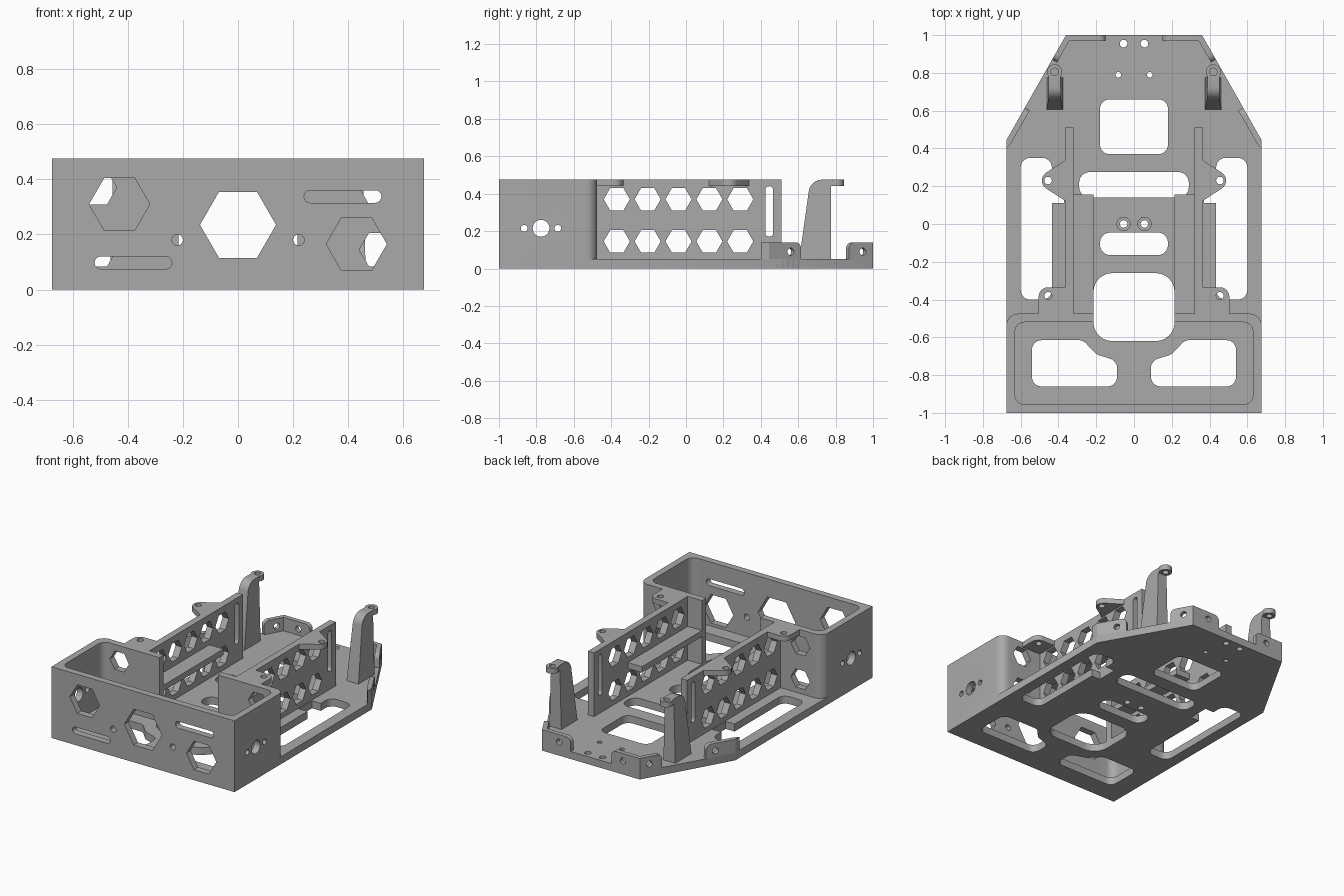
import bpy, bmesh, math
from mathutils import Matrix, Vector

if "Cube" in bpy.data.objects:
    bpy.data.objects.remove(bpy.data.objects["Cube"], do_unlink=True)

grey = bpy.data.materials.new("plain grey")
grey.use_nodes = True
COLOR = (0.4, 0.4, 0.4, 1)
grey.diffuse_color = COLOR
grey.node_tree.nodes["Principled BSDF"].inputs["Base Color"].default_value = COLOR

# Columns give the directions of the drawing's u, v and the plate's thickness
Z_UP = Matrix.Identity(4)
ALONG_Y = Matrix(((1, 0, 0, 0), (0, 0, 1, 0), (0, 1, 0, 0), (0, 0, 0, 1)))
ALONG_X = Matrix(((0, 0, 1, 0), (1, 0, 0, 0), (0, 1, 0, 0), (0, 0, 0, 1)))
parts = []


def rounded(points, steps=6):
    """Closed loop from (u, v, corner radius) points."""
    out = []
    for i, p in enumerate(points):
        c = Vector(p[:2])
        r = p[2] if len(p) > 2 else 0
        if not r:
            out.append(c)
            continue
        a = (Vector(points[i - 1][:2]) - c).normalized()
        b = (Vector(points[(i + 1) % len(points)][:2]) - c).normalized()
        half = a.angle(b) / 2
        center = c + (a + b).normalized() * (r / math.sin(half))
        start = c + a * (r / math.tan(half)) - center
        end = c + b * (r / math.tan(half)) - center
        sweep = math.atan2(start.x * end.y - start.y * end.x, start.dot(end))
        for k in range(steps + 1):
            t = sweep * k / steps
            out.append(center + Matrix.Rotation(t, 2) @ start)
    return out


def rect(u0, u1, v0, v1, r=0):
    return rounded([(u0, v0, r), (u1, v0, r), (u1, v1, r), (u0, v1, r)])


def ngon(u, v, r, n=24):
    return [Vector((u + r * math.cos(math.tau * k / n), v + r * math.sin(math.tau * k / n)))
            for k in range(n)]


def hexagon(u, v, r):
    return ngon(u, v, r, 6)


def flip(loop, s):
    return [Vector((p[0] * s, p[1])) for p in loop]


def plate(name, loops, lo, hi, frame=Z_UP, mirror=False):
    """Extrude an outline with holes between lo and hi."""
    curve = bpy.data.curves.new(name, "CURVE")
    curve.dimensions = "2D"
    curve.fill_mode = "BOTH"
    curve.extrude = (hi - lo) / 2
    for loop in loops:
        spline = curve.splines.new("POLY")
        spline.points.add(len(loop) - 1)
        for point, p in zip(spline.points, loop):
            point.co = (p[0], p[1], 0, 1)
        spline.use_cyclic_u = True
    temp = bpy.data.objects.new(name, curve)
    bpy.context.scene.collection.objects.link(temp)
    bpy.context.view_layer.update()
    mesh = bpy.data.meshes.new_from_object(temp.evaluated_get(bpy.context.evaluated_depsgraph_get()))
    bpy.data.objects.remove(temp, do_unlink=True)
    move = frame @ Matrix.Translation((0, 0, (lo + hi) / 2))
    if mirror:
        move = Matrix.Scale(-1, 4, (1, 0, 0)) @ move
    bm = bmesh.new()
    bm.from_mesh(mesh)
    bmesh.ops.transform(bm, matrix=move, verts=bm.verts)
    bmesh.ops.remove_doubles(bm, verts=bm.verts, dist=1e-5)
    bmesh.ops.recalc_face_normals(bm, faces=bm.faces)
    bm.to_mesh(mesh)
    bm.free()
    mesh.materials.clear()
    mesh.materials.append(grey)
    obj = bpy.data.objects.new(name, mesh)
    bpy.context.scene.collection.objects.link(obj)
    parts.append(obj)
    return obj


def cut(obj, loops, lo, hi, frame):
    """Cut holes through a part, then drop the cutter."""
    cutter = plate("cutter", loops, lo, hi, frame)
    parts.remove(cutter)
    mod = obj.modifiers.new("holes", "BOOLEAN")
    mod.operation, mod.solver, mod.object = "DIFFERENCE", "EXACT", cutter
    bpy.context.view_layer.update()
    obj.data = bpy.data.meshes.new_from_object(
        obj.evaluated_get(bpy.context.evaluated_depsgraph_get()))
    obj.modifiers.clear()
    bpy.data.objects.remove(cutter, do_unlink=True)


# Floor plate with its windows, side slots and screw holes
floor = [rounded([(-.675, -1), (.675, -1), (.675, .445), (.36, 1), (-.36, 1), (-.675, .445)]),
         rect(-.18, .18, .37, .66, .05), rect(-.29, .29, .14, .275, .055),
         rect(-.18, .18, -.165, -.045, .055), rect(-.215, .215, -.62, -.26, .1)]
side_slot = rounded([(.6, -.4, .05), (.6, .35, .05), (.435, .35, .05), (.435, .25), (.37, .25),
                     (.37, .11), (.435, .11), (.435, -.4, .05)])
tray_window = rounded([(.54, -.86, .05), (.54, -.615, .05), (.27, -.615, .05), (.2, -.69, .06),
                       (.09, -.725, .05), (.09, -.86, .05)])
for s in (1, -1):
    floor += [flip(side_slot, s), flip(tray_window, s), ngon(s * .055, .955, .02),
              ngon(s * .083, .79, .015), ngon(s * .055, 0, .035)]
plate("floor_plate", floor, 0, .05)

# Front tray wall, open at the back
half = [(.675, -1), (.675, -.475, .06), (.215, -.475), (.215, -.52), (.63, -.52, .05),
        (.63, -.955, .05)]
other = [(-p[0], *p[1:]) for p in reversed(half)]
tray = plate("tray_wall", [rounded(half + other)], .045, .475)
cut(tray, [hexagon(0, .235, .138), hexagon(-.43, .31, .11), hexagon(.43, .165, .11),
           rect(-.52, -.24, .075, .12, .022), rect(.24, .52, .315, .36, .022),
           ngon(-.22, .18, .02), ngon(.22, .18, .02)], -1.1, -.9, ALONG_Y)
cut(tray, [hexagon(s * .51, z, .07) for s in (1, -1) for z in (.145, .37)], -.6, -.4, ALONG_Y)
cut(tray, [ngon(-.775, .215, .045), ngon(-.865, .215, .018), ngon(-.685, .215, .018)],
    -.8, .8, ALONG_X)

# Frame that runs along the slanted rear edge
corner, tip = Vector((.675, .445, 0)), Vector((.36, 1, 0))
along = (tip - corner).normalized()
inward = Vector((-along.y, along.x, 0))
SLANT = Matrix((along, (0, 0, 1), inward)).transposed().to_4x4()
SLANT.translation = corner
length = (tip - corner).length

for side, m in (("left", False), ("right", True)):
    # Perforated long walls
    wall = [rect(-.48, .51, .045, .475), rect(.425, .465, .17, .44, .019)]
    wall += [hexagon(-.37 + .165 * i, z, .07) for i in range(5) for z in (.145, .37)]
    plate(side + "_long_wall", wall, .32, .365, ALONG_X, m)
    plate(side + "_inner_rail", [rect(.215, .325, -.48, .155)], .235, .275, mirror=m)

    # Mounting ears on the walls
    plate(side + "_rear_ear", [rounded([(.36, .34), (.36, .12), (.53, .23, .05)]),
                               ngon(.455, .23, .02)], .44, .475, mirror=m)
    plate(side + "_front_ear", [rounded([(.36, -.335), (.36, -.48), (.505, -.48),
                                         (.505, -.335, .05)]),
                                ngon(.455, -.38, .02)], .44, .475, mirror=m)

    # Tapered rear posts with a ring at the top
    post = plate(side + "_post", [rounded([(.605, .045), (.775, .045), (.775, .44), (.785, .44),
                                           (.785, .475), (.665, .475, .07)])],
                 .375, .465, ALONG_X, m)
    mid = -.42 if m else .42
    for v in post.data.vertices:
        v.co.x = mid + (v.co.x - mid) * (1 - .6 * v.co.z)
    plate(side + "_post_ring", [ngon(.42, .805, .04), ngon(.42, .805, .02)], .44, .475, mirror=m)

    # Drilled lugs around the rear rim
    plate(side + "_slant_lug", [rounded([(0, 0), (.196, 0), (.196, .14, .035), (0, .14)]),
                                ngon(.132, .09, .02)], 0, .03, SLANT, m)
    plate(side + "_slant_lug_foot", [rounded([(.675, .4), (.675, .445), (.649, .43)])],
          0, .14, mirror=m)
    plate(side + "_corner_lug", [rounded([(.489, 0), (length, 0), (length, .14),
                                          (.489, .14, .035)]),
                                 ngon(.575, .09, .02)], 0, .03, SLANT, m)
    plate(side + "_back_lug", [rounded([(.15, 0), (.36, 0), (.36, .14), (.15, .14, .035)]),
                               ngon(.235, .09, .02)], .97, 1, ALONG_Y, m)
    # Counterbored screw seat in the floor
    plate(side + "_screw_seat", [ngon(.055, 0, .035), ngon(.055, 0, .02)], 0, .025, mirror=m)

# Smooth rounded corners, keep edges crisp
bpy.ops.object.select_all(action="DESELECT")
for obj in parts:
    obj.select_set(True)
bpy.context.view_layer.objects.active = parts[0]
bpy.ops.object.shade_smooth_by_angle(angle=math.radians(35))
